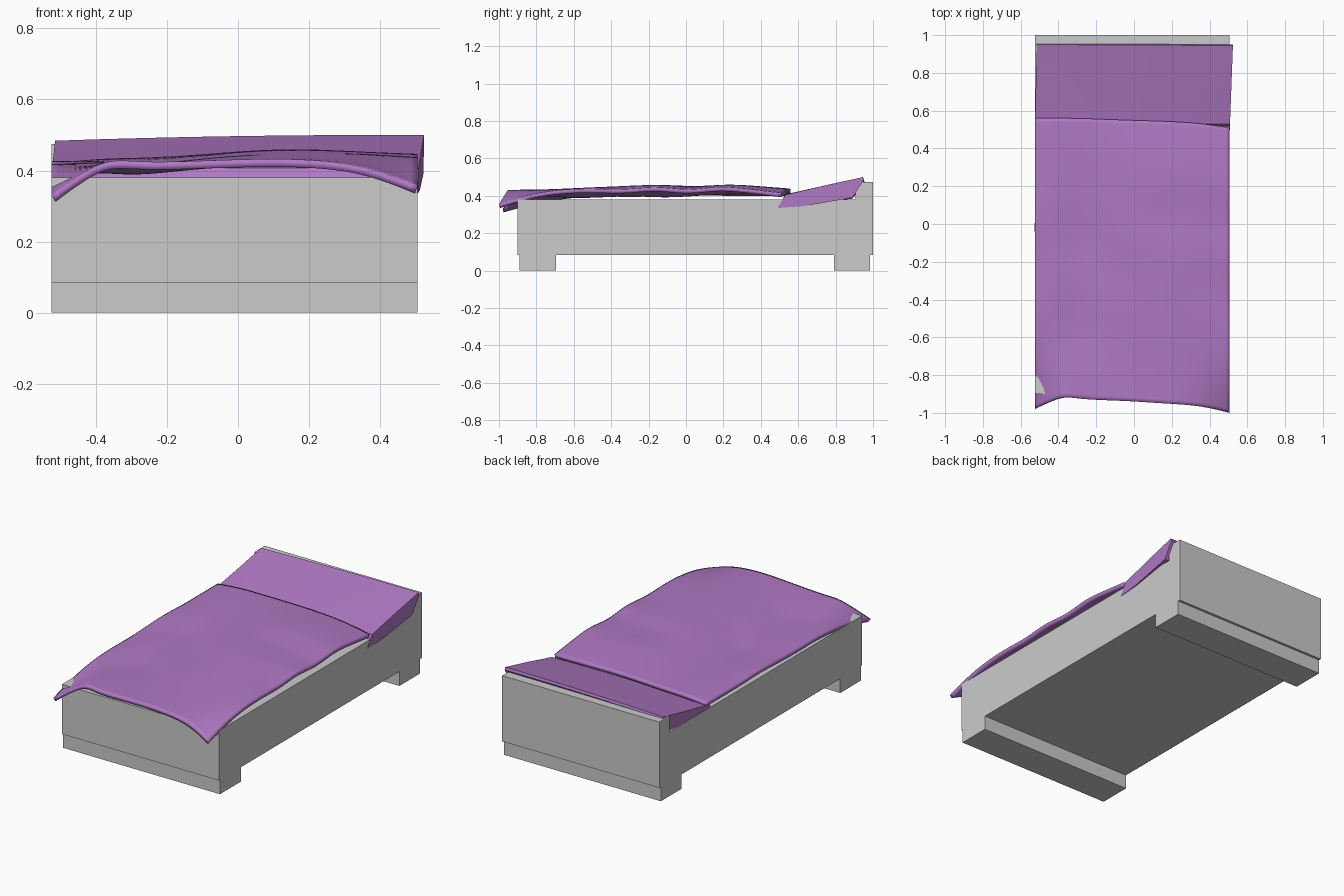
import bpy, bmesh

if "Cube" in bpy.data.objects:
    bpy.data.objects.remove(bpy.data.objects["Cube"])

purple = bpy.data.materials.new("purple_fabric")
purple.diffuse_color = (0.43, 0.19, 0.55, 1)
purple.use_nodes = True
purple.node_tree.nodes["Principled BSDF"].inputs["Base Color"].default_value = purple.diffuse_color


def mesh_object(name, bm, mat=None):
    bmesh.ops.recalc_face_normals(bm, faces=bm.faces)
    me = bpy.data.meshes.new(name)
    bm.to_mesh(me)
    bm.free()
    ob = bpy.data.objects.new(name, me)
    bpy.context.collection.objects.link(ob)
    if mat:
        me.materials.append(mat)
    return ob


def box(name, x, y, z):
    bm = bmesh.new()
    bmesh.ops.create_cube(bm, size=1)
    for v in bm.verts:
        for i, (lo, hi) in enumerate((x, y, z)):
            v.co[i] = lo if v.co[i] < 0 else hi
    return mesh_object(name, bm)


def lerp(a, b, t):
    return a + (b - a) * t


# Bed frame, headboard and full-width feet
X = (-0.525, 0.505)
box("bed_base", X, (-0.90, 0.905), (0.085, 0.38))
box("headboard", X, (0.905, 1.0), (0.085, 0.475))
box("front_foot", X, (-0.89, -0.695), (0, 0.085))
box("back_foot", X, (0.79, 0.985), (0, 0.085))

# Rumpled blanket: coarse control grid, thickened and subdivided
cols = [-0.525, -0.38, -0.28, -0.05, 0.15, 0.35, 0.505]
front = [-0.98, -0.905, -0.93, -0.935, -0.95, -0.96, -1.0]
back = [0.56, 0.56, 0.56, 0.55, 0.545, 0.535, 0.51]
heights = [  # hundredths of a unit, front row to back row
    [33, 44, 42, 43, 43.5, 42, 35.5],
    [38, 43, 42, 43, 43.5, 43, 41],
    [41, 41.5, 40, 43.5, 44, 44, 43.5],
    [42, 42, 41, 44.5, 44.5, 45, 44],
    [41.5, 43, 41.5, 43.5, 46, 45, 43],
    [42, 42, 40, 45.5, 46.5, 45.5, 45.5],
    [43, 42.5, 42, 45.5, 44.5, 44.5, 42.5],
    [42, 43, 43, 45, 47, 45.5, 45.5],
    [42, 43.5, 43.5, 45, 45.5, 45, 43.5],
    [42, 43.5, 43.5, 44, 44, 43, 41.5],
]
bm = bmesh.new()
n = len(heights) - 1
rows = [[bm.verts.new((x, lerp(f, b, j / n), h / 100))
         for x, f, b, h in zip(cols, front, back, row)]
        for j, row in enumerate(heights)]
for r0, r1 in zip(rows, rows[1:]):
    for i in range(len(cols) - 1):
        bm.faces.new((r0[i], r0[i + 1], r1[i + 1], r1[i]))
blanket = mesh_object("blanket", bm, purple)
if blanket.data.polygons[0].normal.z < 0:
    blanket.data.flip_normals()
sub = blanket.modifiers.new("smooth", 'SUBSURF')
sub.levels = sub.render_levels = 3
sub.boundary_smooth = 'PRESERVE_CORNERS'
thick = blanket.modifiers.new("thickness", 'SOLIDIFY')
thick.thickness = 0.022
thick.offset = -1

# Sloping pillow lofted between left and right side profiles (y, z)
left = [(0.50, 0.345), (0.65, 0.355), (0.89, 0.385), (0.955, 0.47), (0.95, 0.484), (0.75, 0.442), (0.53, 0.40)]
right = [(0.49, 0.335), (0.63, 0.345), (0.89, 0.39), (0.95, 0.485), (0.945, 0.50), (0.75, 0.457), (0.53, 0.405)]
bm = bmesh.new()
rings = []
steps = 8
for k in range(steps + 1):
    t = k / steps
    puff = 0.02 * t * (1 - t)
    ring = []
    for i, ((ya, za), (yb, zb)) in enumerate(zip(left, right)):
        lean = lerp(0, 0.01, (lerp(ya, yb, t) - 0.5) / 0.45)
        x = lerp(-0.525 + lean, 0.507 + 1.7 * lean, t)
        ring.append(bm.verts.new((x, lerp(ya, yb, t), lerp(za, zb, t) + (puff if i > 2 else 0))))
    rings.append(ring)
m = len(left)
for a, b in zip(rings, rings[1:]):
    for i in range(m):
        bm.faces.new((a[i], a[(i + 1) % m], b[(i + 1) % m], b[i]))
bm.faces.new(rings[0])
bm.faces.new(rings[-1])
pillow = mesh_object("pillow", bm, purple)

# Smooth fabric with crisp edges
for ob in (blanket, pillow):
    bpy.ops.object.select_all(action='DESELECT')
    bpy.context.view_layer.objects.active = ob
    ob.select_set(True)
    bpy.ops.object.shade_smooth_by_angle(angle=0.6)
